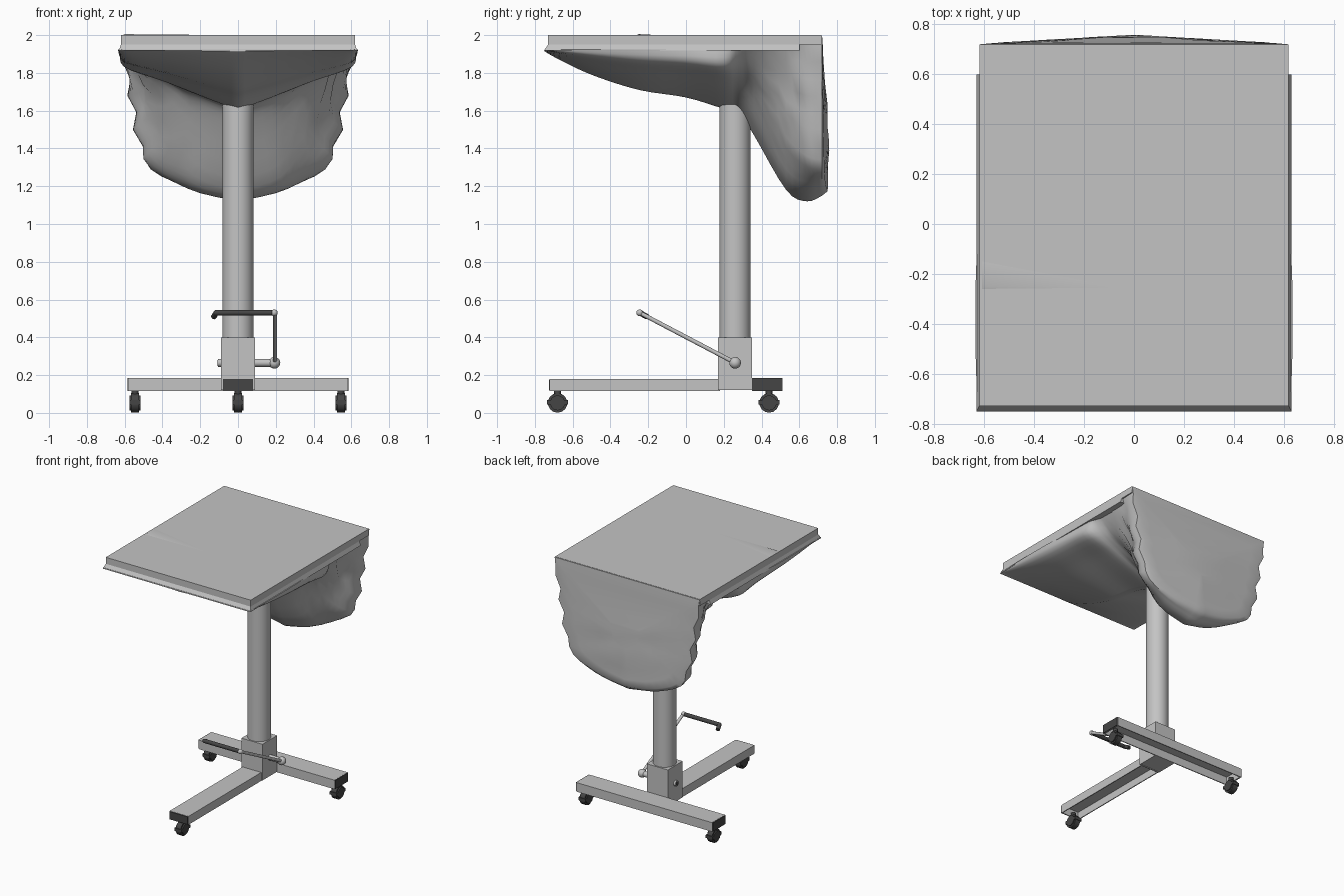
import bpy, bmesh, math
from mathutils import Vector

if "Cube" in bpy.data.objects:
    bpy.data.objects.remove(bpy.data.objects["Cube"], do_unlink=True)


def material(name, value):
    m = bpy.data.materials.new(name)
    m.use_nodes = True
    colour = (value, value, value, 1)
    m.diffuse_color = colour
    m.node_tree.nodes["Principled BSDF"].inputs["Base Color"].default_value = colour
    return m


GREY = material("light grey", 0.55)
DARK = material("dark grey", 0.06)


def finish(name, bm, mat, smooth=None):
    bmesh.ops.recalc_face_normals(bm, faces=bm.faces)
    mesh = bpy.data.meshes.new(name)
    bm.to_mesh(mesh)
    bm.free()
    mesh.materials.append(mat)
    ob = bpy.data.objects.new(name, mesh)
    bpy.context.collection.objects.link(ob)
    if smooth:
        bpy.ops.object.select_all(action="DESELECT")
        ob.select_set(True)
        bpy.context.view_layer.objects.active = ob
        bpy.ops.object.shade_smooth_by_angle(angle=math.radians(smooth))
    return ob


def box(name, low, high, mat, open_bottom=False, flare=0):
    """Box between two corners; flare widens the bottom at the sides and front."""
    bm = bmesh.new()
    bmesh.ops.create_cube(bm, size=1)
    low, high = Vector(low), Vector(high)
    for v in bm.verts:
        bottom, front, side = v.co.z < 0, v.co.y < 0, math.copysign(1, v.co.x)
        v.co = (low + high) / 2 + v.co * (high - low)
        if bottom:
            v.co.x += side * flare
            v.co.y -= 2 * flare if front else 0
    if open_bottom:
        bm.normal_update()
        under = [f for f in bm.faces if f.normal.z < -0.5]
        bmesh.ops.delete(bm, geom=under, context="FACES_ONLY")
    ob = finish(name, bm, mat)
    if open_bottom:
        wall = ob.modifiers.new("wall", "SOLIDIFY")
        wall.thickness = 0.01
        wall.offset = -1
    return ob


def rod(name, a, b, radius, mat, sides=16):
    a, b = Vector(a), Vector(b)
    bm = bmesh.new()
    bmesh.ops.create_cone(bm, cap_ends=True, segments=sides, radius1=radius,
                          radius2=radius, depth=(b - a).length)
    turn = (b - a).to_track_quat("Z", "Y")
    for v in bm.verts:
        v.co = (a + b) / 2 + turn @ v.co
    return finish(name, bm, mat, 40)


def ball(name, centre, radius, mat):
    bm = bmesh.new()
    bmesh.ops.create_uvsphere(bm, u_segments=16, v_segments=10, radius=radius)
    bmesh.ops.translate(bm, verts=bm.verts, vec=centre)
    return finish(name, bm, mat, 60)


# Wheeled base
box("cross_bar", (-0.58, 0.35, 0.115), (0.58, 0.51, 0.185), GREY, True)
box("front_leg", (-0.08, -0.72, 0.115), (0.08, 0.18, 0.18), GREY, True)
box("front_leg_cap", (-0.077, -0.726, 0.118), (0.077, -0.718, 0.178), DARK)
for side, name in ((1, "left"), (-1, "right")):
    box(name + "_bar_cap", (side * 0.578, 0.352, 0.117), (side * 0.586, 0.508, 0.184), DARK)


def caster(name, x, y):
    rod(name + "_stem", (x, y, 0.08), (x, y, 0.125), 0.018, DARK)
    rod(name + "_wheel", (x - 0.021, y, 0.053), (x + 0.021, y, 0.053), 0.052, DARK, 14)
    box(name + "_hood", (x - 0.03, y - 0.055, 0.045), (x + 0.03, y + 0.055, 0.068), DARK)
    rod(name + "_hub", (x - 0.03, y, 0.053), (x + 0.03, y, 0.053), 0.04, DARK, 14)


caster("front_caster", 0, -0.68)
caster("left_caster", 0.545, 0.44)
caster("right_caster", -0.545, 0.44)

# Column
box("column_block", (-0.09, 0.17, 0.12), (0.09, 0.35, 0.4), GREY)
rod("column", (0, 0.26, 0.39), (0, 0.26, 1.75), 0.082, GREY, 32)

# Height crank
rod("crank_axle", (-0.105, 0.26, 0.265), (0.19, 0.26, 0.265), 0.021, GREY)
rod("axle_end", (-0.108, 0.26, 0.265), (-0.104, 0.26, 0.265), 0.016, DARK)
ball("crank_hub", (0.193, 0.26, 0.265), 0.031, GREY)
rod("crank_arm", (0.195, 0.26, 0.265), (0.195, -0.245, 0.53), 0.011, GREY)
ball("crank_joint", (0.192, -0.245, 0.53), 0.018, GREY)
rod("crank_handle", (0.18, -0.245, 0.53), (-0.115, -0.245, 0.53), 0.015, DARK)
ball("handle_bend", (-0.115, -0.245, 0.53), 0.015, DARK)
rod("handle_tip", (-0.115, -0.245, 0.53), (-0.128, -0.205, 0.509), 0.015, DARK)

# Covered table top with a flared cloth rim and a shallow crease
box("table_top", (-0.62, -0.73, 1.95), (0.62, 0.715, 2.0), GREY)
box("cloth_rim", (-0.62, -0.73, 1.918), (0.62, 0.6, 1.95), GREY, flare=0.011)
bm = bmesh.new()
crease = [bm.verts.new(p) for p in ((-0.61, -0.26, 2), (-0.05, -0.255, 2),
                                    (-0.61, -0.15, 2), (-0.6, -0.25, 2.005))]
for i in range(3):
    bm.faces.new((crease[i], crease[(i + 1) % 3], crease[3]))
finish("top_crease", bm, GREY, 60)

# Hanging cloth: cross-sections along the table, front hull then rear flap
stations = []
for y, rim, keel in ((-0.75, 0.63, 1.915), (-0.68, 0.63, 1.875), (-0.5, 0.635, 1.79),
                     (-0.25, 0.635, 1.71), (0, 0.625, 1.67), (0.2, 0.62, 1.61)):
    d = 1.925 - keel
    half = [(0.6, 0.3), (0.4, 0.53), (0.2, 0.77)]
    stations.append((y, [(rim, 1.925)] + [(x, 1.925 - k * d) for x, k in half] + [(0, keel)]))
stations += [
    (0.28, [(0.62, 1.94), (0.53, 1.84), (0.36, 1.75), (0.18, 1.66), (0, 1.59)]),
    (0.36, [(0.62, 1.96), (0.48, 1.81), (0.33, 1.69), (0.18, 1.55), (0, 1.47)]),
    (0.53, [(0.62, 1.99), (0.5, 1.72), (0.4, 1.46), (0.22, 1.25), (0, 1.18)]),
    (0.64, [(0.62, 1.998), (0.56, 1.68), (0.48, 1.36), (0.27, 1.19), (0, 1.12)]),
    (0.72, [(0.62, 1.998), (0.57, 1.68), (0.49, 1.34), (0.28, 1.2), (0, 1.15)]),
]
STEPS = 4


def spline(points):
    """Catmull-Rom curve through a list of vectors."""
    ext = [points[0]] + points + [points[-1]]
    out = []
    for a, b, c, d in zip(ext, ext[1:], ext[2:], ext[3:]):
        for i in range(STEPS):
            t = i / STEPS
            out.append(0.5 * (2 * b + (c - a) * t + (2 * a - 5 * b + 4 * c - d) * t * t
                              + (3 * b - a - 3 * c + d) * t ** 3))
    # The last span has no following point, so end exactly on it
    return out[:STEPS * (len(points) - 1)] + [points[-1]]


rows = []
for y, half in stations:
    left = spline([Vector((x, y, z)) for x, z in half])
    rows.append(left + [Vector((-p.x, p.y, p.z)) for p in reversed(left[:-1])])
columns = [spline(list(c)) for c in zip(*rows)]
rings = [list(r) for r in zip(*columns)]

# Folds that fan out from the top of the column
for ring in rings:
    for p in ring:
        weight = max(0, min(1, (p.y - 0.28) / 0.2)) * max(0, min(1, (1.95 - p.z) * 8))
        angle = math.atan2(p.z - 1.63, p.y - 0.27)
        p.x *= 1 + 0.03 * weight * math.sin(17 * angle)

# Back face, bulging to a ridge in the middle with faint wrinkles
outline = rings[-1]
for scale in (0.94, 0.8, 0.6, 0.4, 0.2):
    ring = []
    for p in outline:
        x, z = p.x * scale, 1.55 + (p.z - 1.55) * scale
        swell = (1 - abs(x) / 0.62) * (1 - ((z - 1.45) / 0.56) ** 2)
        y = 0.723 + 0.033 * swell + 0.003 * swell * math.sin(28 * z + 5 * x)
        ring.append(Vector((x, y, z)))
    rings.append(ring)

bm = bmesh.new()
grid = [[bm.verts.new(p) for p in ring] for ring in rings]
n = len(grid[0])
for r, s in zip(grid, grid[1:]):
    for i in range(n):
        j = (i + 1) % n
        bm.faces.new((r[i], r[j], s[j], s[i]))
bm.faces.new(grid[0])
bm.faces.new(list(reversed(grid[-1])))
finish("hanging_cloth", bm, GREY, 60)
